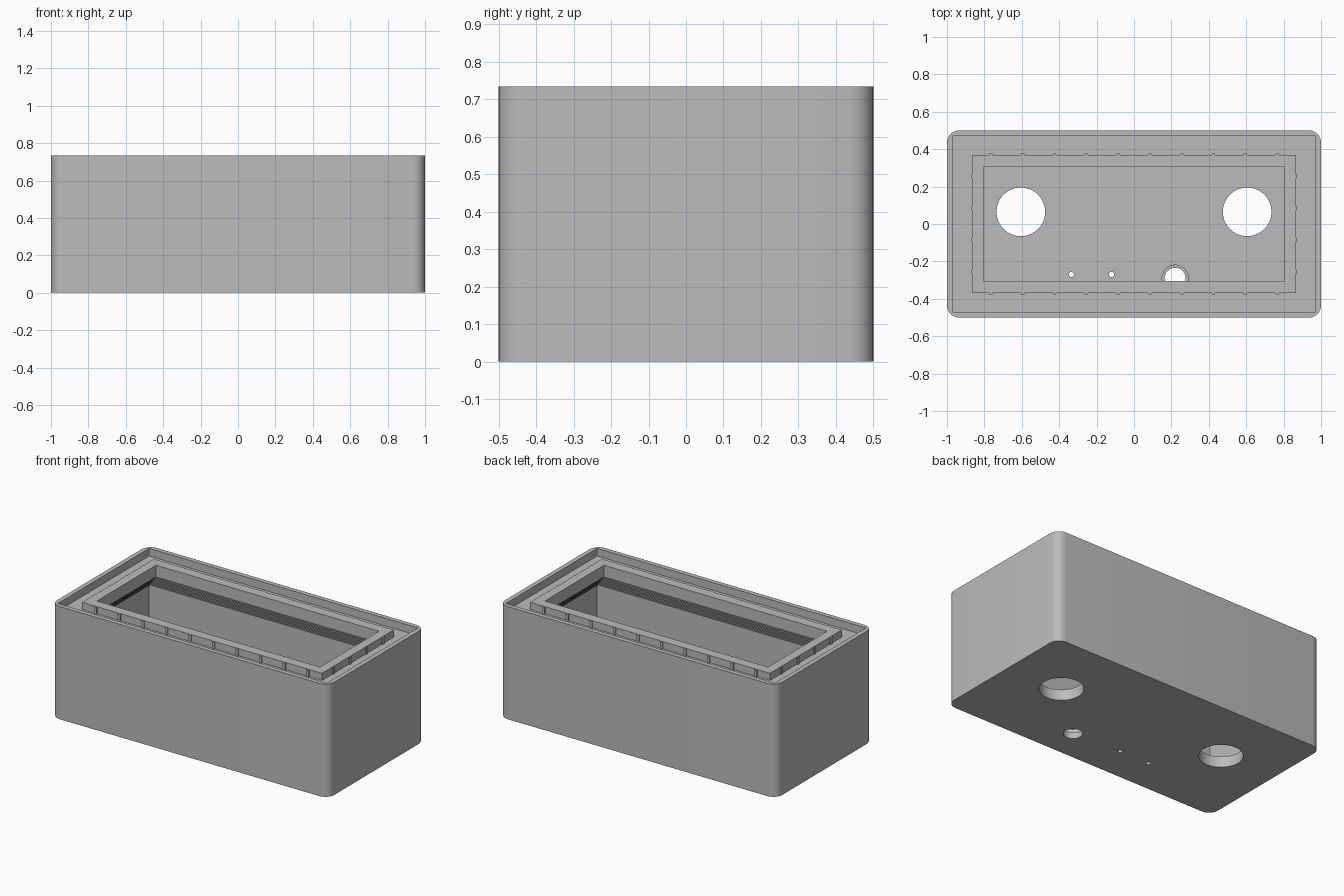
import bpy, bmesh
from math import cos, sin, pi
from mathutils import Matrix, Vector

cube = bpy.data.objects.get("Cube")
if cube:
    bpy.data.objects.remove(cube, do_unlink=True)

grey = bpy.data.materials.new("plain grey")
grey.use_nodes = True
colour = (0.5, 0.5, 0.5, 1)
grey.diffuse_color = colour
grey.node_tree.nodes["Principled BSDF"].inputs["Base Color"].default_value = colour


def make_object(name, bm):
    bmesh.ops.recalc_face_normals(bm, faces=bm.faces)
    mesh = bpy.data.meshes.new(name)
    bm.to_mesh(mesh)
    bm.free()
    mesh.materials.append(grey)
    obj = bpy.data.objects.new(name, mesh)
    bpy.context.collection.objects.link(obj)
    return obj


def rounded_rect(bm, hx, hy, z, radius, steps=8):
    ring = []
    for k, (sx, sy) in enumerate([(1, 1), (-1, 1), (-1, -1), (1, -1)]):
        for i in range(steps + 1):
            a = (k + i / steps) * pi / 2
            ring.append(bm.verts.new((sx * (hx - radius) + radius * cos(a),
                                      sy * (hy - radius) + radius * sin(a), z)))
    return ring


def loft(bm, profile):
    rings = [rounded_rect(bm, *p) for p in profile]
    for a, b in zip(rings, rings[1:]):
        for i in range(len(a)):
            j = (i + 1) % len(a)
            bm.faces.new((a[i], a[j], b[j], b[i]))
    bm.faces.new(rings[0])
    bm.faces.new(rings[-1])
    bmesh.ops.remove_doubles(bm, verts=bm.verts, dist=0.0001)


def drill(target, x, y, radius, bottom, top, sides=64):
    bm = bmesh.new()
    bmesh.ops.create_cone(bm, cap_ends=True, segments=sides, radius1=radius, radius2=radius,
                          depth=top - bottom,
                          matrix=Matrix.Translation((x, y, (top + bottom) / 2)))
    cutter = make_object("hole_cutter", bm)
    cutter.hide_render = True
    mod = target.modifiers.new("hole", 'BOOLEAN')
    mod.operation = 'DIFFERENCE'
    mod.solver = 'EXACT'
    mod.object = cutter
    bpy.context.view_layer.objects.active = target
    bpy.ops.object.modifier_apply(modifier=mod.name)
    bpy.data.objects.remove(cutter, do_unlink=True)


height, shelf, floor = 0.735, 0.685, 0.07
lip_bottom, overhang, steps = 0.655, 0.165, 14

# Outer wall, rim, sealing channel and raised inner collar
profile = [(1, 0.5, 0, 0.065), (1, 0.5, height, 0.065),
           (0.97, 0.47, height, 0), (0.97, 0.47, shelf, 0),
           (0.865, 0.37, shelf, 0), (0.865, 0.37, height - 0.003, 0),
           (0.805, 0.305, height - 0.003, 0), (0.805, 0.305, lip_bottom, 0)]
# Stepped overhang under the collar, widening to the main cavity
for i in range(1, steps + 1):
    grow = overhang * i / steps
    for drop in (overhang * (i - 1) / steps, grow):
        if i > 1 or drop > 0:
            profile.append((0.805 + grow, 0.305 + grow, lip_bottom - drop, 0))
        else:
            profile.append((0.805 + grow, 0.305 + grow, lip_bottom, 0))
profile.append((0.97, 0.47, floor, 0))
bm = bmesh.new()
loft(bm, profile)
body = make_object("enclosure_body", bm)

# Two large openings, a counterbored socket and two pin holes in the floor
for side in (-1, 1):
    drill(body, side * 0.605, 0.065, 0.13, -0.1, 0.2)
drill(body, 0.22, -0.29, 0.056, -0.1, 0.2)
drill(body, 0.22, -0.29, 0.07, 0.04, 0.2)
for x in (-0.335, -0.12):
    drill(body, x, -0.27, 0.014, -0.1, 0.2, 24)

# Small grip ribs around the outside of the collar
bm = bmesh.new()
spots = [(0.17 * (i - 4.5), s * 0.37) for i in range(10) for s in (-1, 1)]
spots += [(s * 0.865, 0.17 * (i - 1.5)) for i in range(4) for s in (-1, 1)]
for x, y in spots:
    size = (0.014, 0.018, 0.045) if abs(x) > 0.8 else (0.018, 0.014, 0.045)
    bmesh.ops.create_cube(bm, size=1, matrix=Matrix.Translation((x, y, shelf + 0.0225))
                          @ Matrix.Diagonal(Vector((*size, 1))))
make_object("collar_ribs", bm)

# Smooth only the rounded surfaces
bpy.ops.object.select_all(action='DESELECT')
body.select_set(True)
bpy.context.view_layer.objects.active = body
bpy.ops.object.shade_smooth_by_angle(angle=pi / 6)
